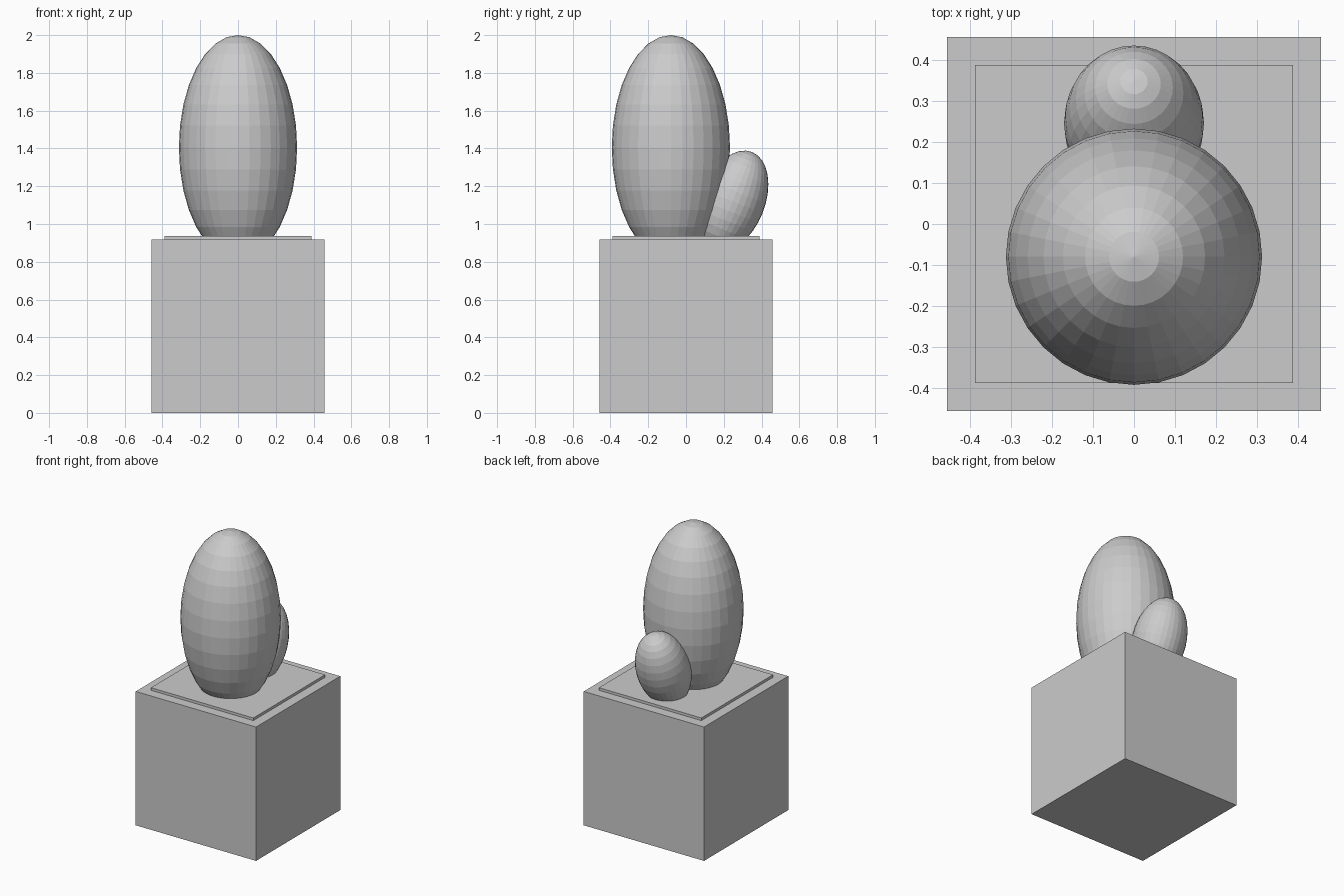
import bpy

if "Cube" in bpy.data.objects:
    bpy.data.objects.remove(bpy.data.objects["Cube"])


def box(name, half, z0, z1):
    bpy.ops.mesh.primitive_cube_add(size=1, location=(0, 0, (z0 + z1) / 2))
    ob = bpy.context.object
    ob.name = name
    ob.scale = (2 * half, 2 * half, z1 - z0)
    bpy.ops.object.transform_apply(location=False, rotation=False, scale=True)
    return ob


def lobe(name, loc, radius, height, tilt=0):
    bpy.ops.mesh.primitive_uv_sphere_add(segments=32, ring_count=16, radius=1,
                                         location=loc, rotation=(-tilt, 0, 0))
    ob = bpy.context.object
    ob.name = name
    ob.scale = (radius, radius, height)
    bpy.ops.object.transform_apply(location=False, rotation=True, scale=True)
    return ob


# Square planter with a thin raised soil slab
box("planter", 0.457, 0, 0.919)
box("soil", 0.389, 0.90, 0.937)

# Flat-shaded cactus: tall stem and leaning offshoot behind it
lobe("cactus_stem", (0, -0.08, 1.405), 0.313, 0.595)
lobe("cactus_offshoot", (0, 0.246, 1.12), 0.171, 0.281, tilt=0.38)
